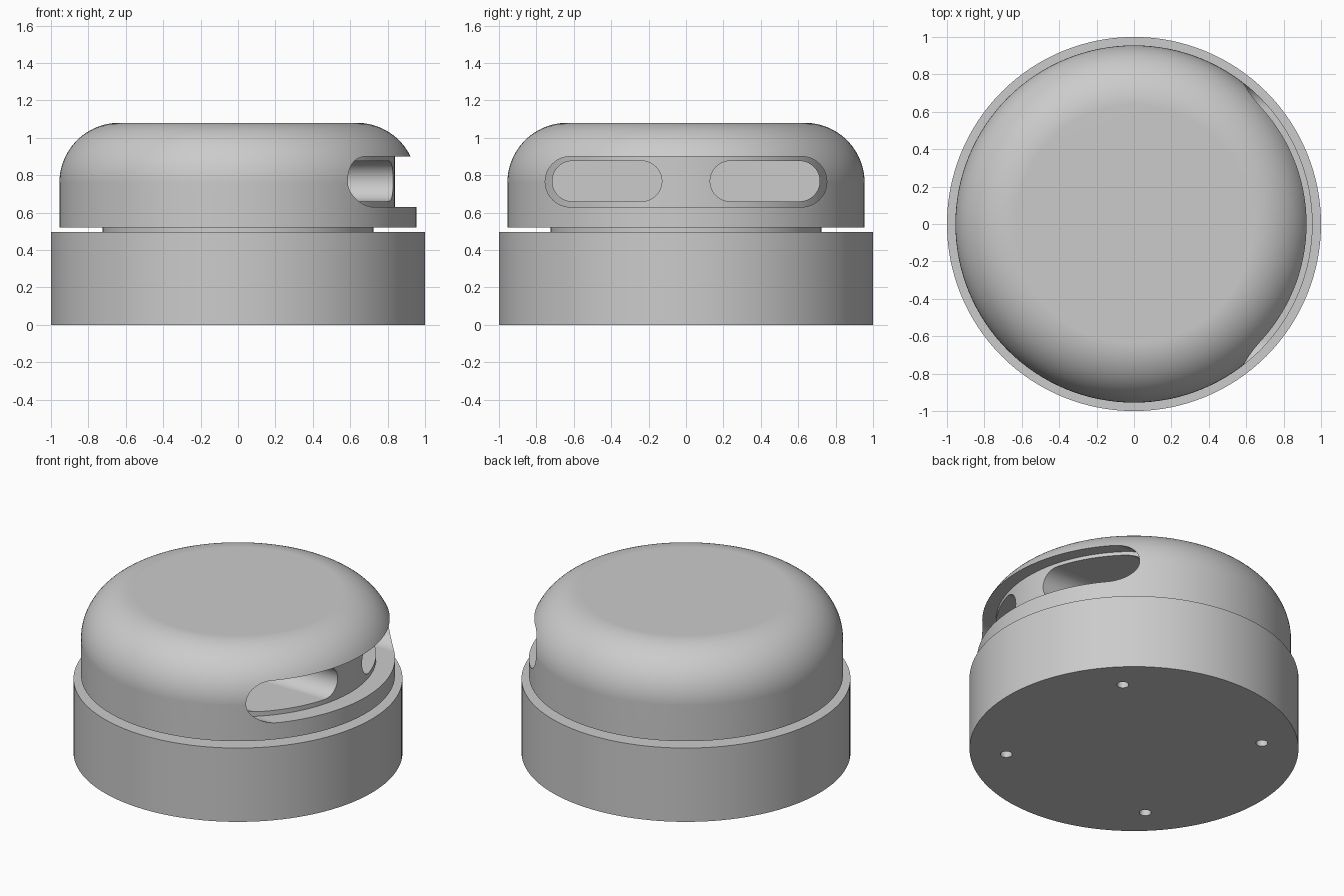
import bpy
import bmesh
from math import sin, cos, pi, radians

old = bpy.data.objects.get("Cube")
if old:
    bpy.data.objects.remove(old, do_unlink=True)

grey = bpy.data.materials.new("plain grey")
grey.use_nodes = True
colour = (0.6, 0.6, 0.6, 1)
grey.diffuse_color = colour
grey.node_tree.nodes["Principled BSDF"].inputs["Base Color"].default_value = colour


def finish_mesh(name, bm):
    bmesh.ops.recalc_face_normals(bm, faces=bm.faces)
    mesh = bpy.data.meshes.new(name)
    bm.to_mesh(mesh)
    bm.free()
    mesh.materials.append(grey)
    obj = bpy.data.objects.new(name, mesh)
    bpy.context.collection.objects.link(obj)
    return obj


def prism(name, outline, direction):
    """Extrude a closed outline along a direction."""
    bm = bmesh.new()
    face = bm.faces.new([bm.verts.new(p) for p in outline])
    new = bmesh.ops.extrude_face_region(bm, geom=[face])["geom"]
    verts = [g for g in new if isinstance(g, bmesh.types.BMVert)]
    bmesh.ops.translate(bm, verts=verts, vec=direction)
    return finish_mesh(name, bm)


def disc(name, radius, z0, z1, x=0, y=0, sides=128):
    ring = [(x + radius * cos(2 * pi * i / sides),
             y + radius * sin(2 * pi * i / sides), z0) for i in range(sides)]
    return prism(name, ring, (0, 0, z1 - z0))


def stadium(name, y, half_length, z, radius, x0, x1, steps=24):
    """Long slot shape with round ends, running along x."""
    ring = []
    for side in (1, -1):
        for i in range(steps + 1):
            a = pi * i / steps - pi / 2
            ring.append((x0, y + side * (half_length - radius + radius * cos(a)),
                         z + side * radius * sin(a)))
    return prism(name, ring, (x1 - x0, 0, 0))


def select(obj):
    bpy.ops.object.select_all(action="DESELECT")
    obj.select_set(True)
    bpy.context.view_layer.objects.active = obj


def cut(obj, cutter):
    mod = obj.modifiers.new("cut", "BOOLEAN")
    mod.operation = "DIFFERENCE"
    mod.solver = "EXACT"
    mod.object = cutter
    select(obj)
    bpy.ops.object.modifier_apply(modifier=mod.name)
    bpy.data.objects.remove(cutter, do_unlink=True)


def smooth(obj):
    select(obj)
    bpy.ops.object.shade_smooth_by_angle(angle=radians(30))
    mod = obj.modifiers.new("weighted normals", "WEIGHTED_NORMAL")
    mod.keep_sharp = True


# Base with four screw holes underneath
base = disc("base", 1.0, 0, 0.495)
for k in range(4):
    a = pi / 4 + k * pi / 2
    cut(base, disc("screw_hole", 0.036, -0.1, 0.2, 0.78 * cos(a), 0.78 * sin(a), 32))

# Neck between base and cap
neck = disc("neck", 0.725, 0.48, 0.54)

# Cap with a rounded top edge, spun from its profile
R, FILLET, BOTTOM, TOP = 0.955, 0.32, 0.52, 1.08
profile = [(0, BOTTOM), (R, BOTTOM)]
for i in range(25):
    a = pi / 2 * i / 24
    profile.append((R - FILLET + FILLET * cos(a), TOP - FILLET + FILLET * sin(a)))
profile.append((0, TOP))
bm = bmesh.new()
points = [bm.verts.new((r, 0, z)) for r, z in profile]
edges = [bm.edges.new(pair) for pair in zip(points, points[1:])]
bmesh.ops.spin(bm, geom=points + edges, cent=(0, 0, 0), axis=(0, 0, 1),
               angle=2 * pi, steps=128, use_merge=True)
bmesh.ops.remove_doubles(bm, verts=bm.verts, dist=0.0001)
cap = finish_mesh("cap", bm)

# Wide slot that leaves a curved inner wall
slot = stadium("slot", 0, 0.753, 0.765, 0.135, 0.2, 1.2)
cut(slot, disc("slot_core", 0.84, 0.4, 1.2))
cut(cap, slot)

# Two deep pockets in the inner wall
for side in (-1, 1):
    cut(cap, stadium("pocket", side * 0.422, 0.293, 0.768, 0.108, 0.1, 1.2))

for part in (base, neck, cap):
    smooth(part)
